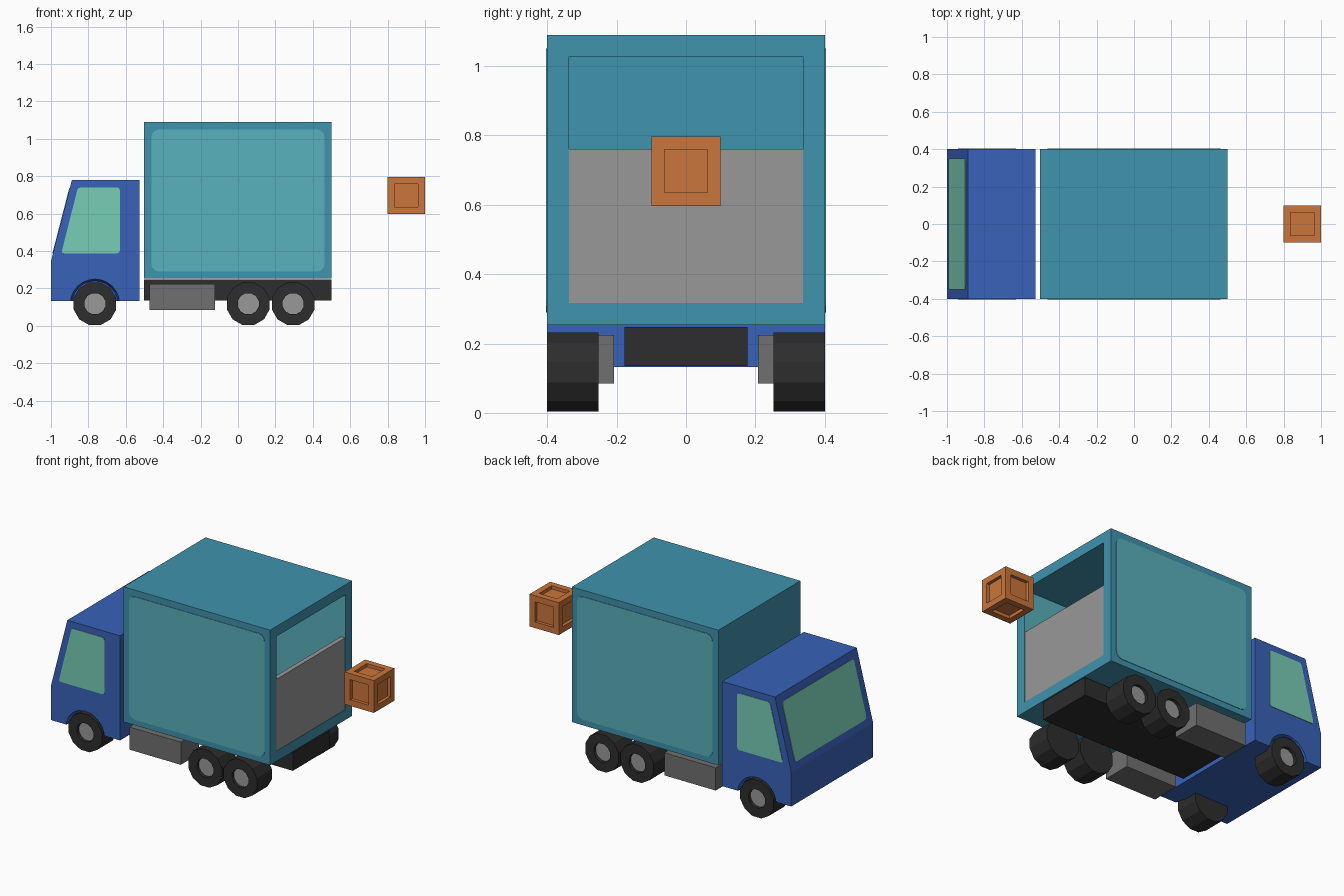
import bpy, bmesh, math
from mathutils import Vector, Matrix

if "Cube" in bpy.data.objects:
    bpy.data.objects.remove(bpy.data.objects["Cube"])


def mat(name, hexcol):
    m = bpy.data.materials.new(name)
    lin = []
    for i in (0, 2, 4):
        c = int(hexcol[i:i + 2], 16) / 255
        lin.append(c / 12.92 if c <= 0.04045 else ((c + 0.055) / 1.055) ** 2.4)
    m.diffuse_color = (*lin, 1)
    m.use_nodes = True
    m.node_tree.nodes["Principled BSDF"].inputs["Base Color"].default_value = m.diffuse_color
    return m


BLUE = mat("cab blue", "3862BA")
TEAL = mat("cargo teal", "4093AD")
PALE = mat("pale teal", "59B1BD")
GLASS = mat("window green", "78CDB6")
BLACK = mat("rubber black", "2D2D2D")
LIGHT = mat("light grey", "989898")
GREY = mat("mid grey", "707070")
ORANGE = mat("crate orange", "CA763B")


def finish(bm, name, *mats):
    bmesh.ops.recalc_face_normals(bm, faces=bm.faces[:])
    me = bpy.data.meshes.new(name)
    bm.to_mesh(me)
    bm.free()
    for m in mats:
        me.materials.append(m)
    ob = bpy.data.objects.new(name, me)
    bpy.context.collection.objects.link(ob)
    return ob


def box_bm(lo, hi):
    bm = bmesh.new()
    lo, hi = Vector(lo), Vector(hi)
    bmesh.ops.create_cube(bm, size=1, matrix=Matrix.Translation((lo + hi) / 2)
                          @ Matrix.Diagonal((*(hi - lo), 1)))
    return bm


def recess(bm, faces, margin, depth):
    """Inset faces, then push each one straight inwards."""
    bmesh.ops.inset_individual(bm, faces=faces, thickness=margin, use_even_offset=True)
    moves = [(f.normal.copy()) for f in faces]
    out = bmesh.ops.extrude_discrete_faces(bm, faces=faces)["faces"]
    for f, n in zip(out, moves):
        bmesh.ops.translate(bm, verts=f.verts[:], vec=-n * depth)
    return out


def prism(name, pts, vec, m, rounding=0):
    """Flat outline extruded along vec, with optional rounded corners."""
    bm = bmesh.new()
    bm.faces.new([bm.verts.new(p) for p in pts])
    if rounding:
        bmesh.ops.bevel(bm, geom=bm.verts[:], offset=rounding, segments=3,
                        profile=0.5, affect='VERTICES')
    ext = bmesh.ops.extrude_face_region(bm, geom=bm.faces[:])["geom"]
    bmesh.ops.translate(bm, vec=vec, verts=[v for v in ext if isinstance(v, bmesh.types.BMVert)])
    return finish(bm, name, m)


WHEEL_Z, FRONT_X = 0.118, -0.765

# Cab from its side profile
profile = [(-1, 0.133), (-0.527, 0.133), (-0.527, 0.78), (-0.888, 0.78), (-1, 0.345)]
cab = prism("cab", [(x, -0.4, z) for x, z in profile], (0, 0.8, 0), BLUE)

# Wheel arches cut into both sides of the cab
for s in (-1, 1):
    bm = bmesh.new()
    bmesh.ops.create_cone(bm, cap_ends=True, segments=24, radius1=0.122, radius2=0.142, depth=0.1,
                          matrix=Matrix.Translation((FRONT_X, s * 0.4, WHEEL_Z))
                          @ Matrix.Rotation(-s * math.pi / 2, 4, 'X'))
    cutter = finish(bm, "arch_cutter", BLUE)
    cutter.hide_render = True
    cutter.hide_viewport = True
    mod = cab.modifiers.new("arch", 'BOOLEAN')
    mod.operation, mod.object, mod.solver = 'DIFFERENCE', cutter, 'EXACT'

# Windows: one on each side and a windscreen on the slope
T = 0.004
side = [(-0.945, 0.388), (-0.632, 0.388), (-0.632, 0.74), (-0.856, 0.74)]
for s in (-1, 1):
    prism("side_window", [(x, s * 0.399, z) for x, z in side], (0, s * T, 0), GLASS, 0.015)


def slope_x(z):
    return -1 + (z - 0.345) * 0.112 / 0.435


prism("windscreen", [(slope_x(z) + 0.001, y, z) for y, z in
                     ((-0.35, 0.385), (0.35, 0.385), (0.35, 0.735), (-0.35, 0.735))],
      (-T, 0, T * 0.26), GLASS, 0.02)

# Hollow cargo box, open at the rear, with pale inner side walls
bm = box_bm((-0.502, -0.4, 0.254), (0.5, 0.4, 1.09))
recess(bm, [f for f in bm.faces if f.normal.x > 0.9], 0.063, 0.94)
bm.normal_update()
for f in bm.faces:
    if abs(f.normal.y) > 0.9 and abs(f.calc_center_median().y) < 0.38:
        f.material_index = 1
finish(bm, "cargo_box", TEAL, PALE)

# Rounded side panels
for s in (-1, 1):
    prism("side_panel", [(x, s * 0.399, z) for x, z in
                         ((-0.463, 0.29), (0.463, 0.29), (0.463, 1.05), (-0.463, 1.05))],
          (0, s * T, 0), PALE, 0.04)

# Half-height tail gate, chassis and side tanks
finish(box_bm((0.468, -0.337, 0.317), (0.497, 0.337, 0.76)), "tail_gate", LIGHT)
finish(box_bm((-0.502, -0.178, 0.135), (0.5, 0.178, 0.247)), "chassis", BLACK)
for s in (-1, 1):
    y0, y1 = sorted((s * 0.207, s * 0.385))
    finish(box_bm((-0.473, y0, 0.085), (-0.122, y1, 0.225)), "side_tank", GREY)

# Wheels with a dished grey hub on the outer side
for x in (FRONT_X, 0.055, 0.295):
    for s in (-1, 1):
        bm = bmesh.new()
        rot = Matrix.Rotation(-s * math.pi / 2, 4, 'X') @ Matrix.Rotation(math.pi / 12, 4, 'Z')
        bmesh.ops.create_cone(bm, cap_ends=True, segments=12, radius1=0.118, radius2=0.118,
                              depth=0.148, matrix=Matrix.Translation((x, s * 0.326, WHEEL_Z)) @ rot)
        bm.normal_update()
        hub = recess(bm, [f for f in bm.faces if f.normal.y * s > 0.9], 0.058, 0.02)
        hub[0].material_index = 1
        finish(bm, "wheel", BLACK, LIGHT)

# Crate floating behind the truck, every side recessed
bm = box_bm((0.8, -0.1, 0.597), (1, 0.1, 0.797))
bm.normal_update()
recess(bm, bm.faces[:], 0.038, 0.02)
finish(bm, "crate", ORANGE)
